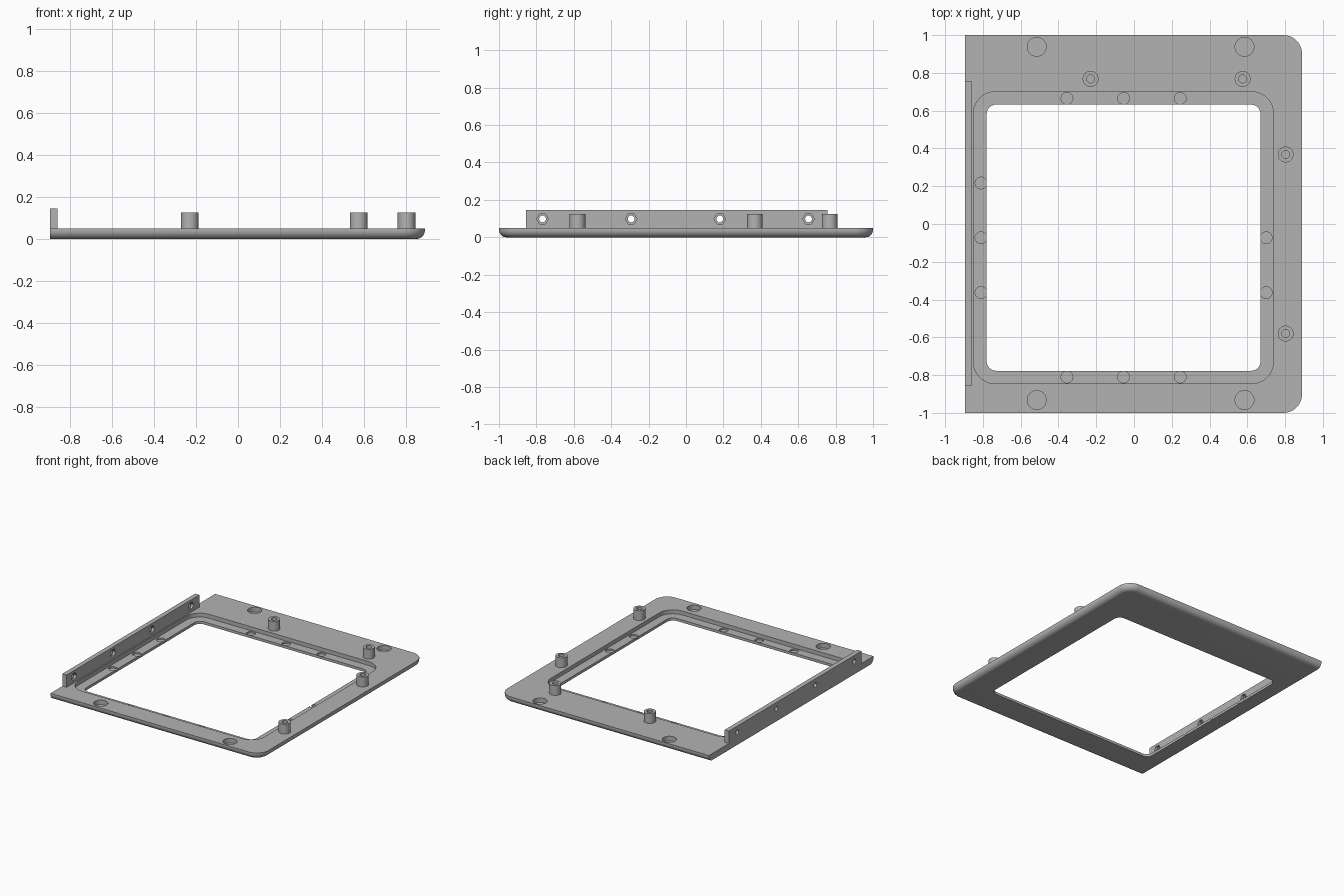
import bpy
import bmesh
from math import sin, cos, pi, radians

cube = bpy.data.objects.get("Cube")
if cube:
    bpy.data.objects.remove(cube, do_unlink=True)

grey = bpy.data.materials.new("satin grey")
grey.use_nodes = True
grey.diffuse_color = (0.45, 0.45, 0.45, 1)
grey.node_tree.nodes["Principled BSDF"].inputs["Base Color"].default_value = (0.45, 0.45, 0.45, 1)


def loft(name, rings):
    """Solid skinned through matching closed rings, capped at both ends."""
    bm = bmesh.new()
    loops = [[bm.verts.new(p) for p in ring] for ring in rings]
    n = len(loops[0])
    for low, high in zip(loops, loops[1:]):
        for i in range(n):
            j = (i + 1) % n
            bm.faces.new((low[i], low[j], high[j], high[i]))
    bm.faces.new(loops[0][::-1])
    bm.faces.new(loops[-1])
    bmesh.ops.recalc_face_normals(bm, faces=bm.faces)
    mesh = bpy.data.meshes.new(name)
    bm.to_mesh(mesh)
    bm.free()
    mesh.materials.append(grey)
    obj = bpy.data.objects.new(name, mesh)
    bpy.context.collection.objects.link(obj)
    return obj


def outline(x0, x1, y0, y1, right_r, left_r, steps=12):
    """Rectangle whose right and left corners may be rounded."""
    pts = []
    corners = ((x1, y1, -1, -1, right_r), (x0, y1, 1, -1, left_r),
               (x0, y0, 1, 1, left_r), (x1, y0, -1, 1, right_r))
    for k, (x, y, sx, sy, r) in enumerate(corners):
        if not r:
            pts.append((x, y))
            continue
        for i in range(steps + 1):
            a = pi / 2 * (k + i / steps)
            pts.append((x + sx * r + r * cos(a), y + sy * r + r * sin(a)))
    return pts


def prism(name, pts, low, high, along_x=False):
    place = (lambda a, b, h: (h, a, b)) if along_x else (lambda a, b, h: (a, b, h))
    return loft(name, [[place(a, b, h) for a, b in pts] for h in (low, high)])


def disc(a, b, r, sides=32):
    return [(a + r * cos(2 * pi * i / sides), b + r * sin(2 * pi * i / sides))
            for i in range(sides)]


def cut(obj, cutters):
    for cutter in cutters:
        mod = obj.modifiers.new("cut", "BOOLEAN")
        mod.operation = "DIFFERENCE"
        mod.solver = "EXACT"
        mod.object = cutter
        bpy.context.view_layer.objects.active = obj
        bpy.ops.object.modifier_apply(modifier=mod.name)
        bpy.data.objects.remove(cutter, do_unlink=True)


def smooth(obj):
    bpy.ops.object.select_all(action="DESELECT")
    obj.select_set(True)
    bpy.context.view_layer.objects.active = obj
    bpy.ops.object.shade_smooth_by_angle(angle=radians(30))


LEFT, RIGHT, TOP, FILLET, CORNER = -0.895, 0.89, 0.05, 0.04, 0.1

# Bezel plate, lower edge rounded on all sides but the rail side
rings = []
for i in range(9):
    a = pi / 2 * i / 8
    d, z = FILLET * (1 - sin(a)), FILLET * (1 - cos(a))
    ring = outline(LEFT, RIGHT - d, -1 + d, 1 - d, CORNER - d, 0)
    rings.append([(x, y, z) for x, y in ring])
rings.append([(x, y, TOP) for x, y in outline(LEFT, RIGHT, -1, 1, CORNER, 0)])
plate = loft("bezel_plate", rings)

# Stepped window opening
cutters = [
    prism("recess", outline(-0.85, 0.738, -0.845, 0.70, 0.115, 0.115), 0.02, 0.2),
    prism("window", outline(-0.78, 0.67, -0.777, 0.632, 0.05, 0.05), -0.1, 0.2),
]
# Blind sockets in the ledge and in the outer border
ledge = [(x, y) for x in (-0.355, -0.055, 0.245) for y in (0.665, -0.81)]
ledge += [(-0.81, y) for y in (0.217, -0.073, -0.363)]
ledge += [(0.70, y) for y in (-0.073, -0.363)]
cutters += [prism("ledge_socket", disc(x, y, 0.031), 0.008, 0.1) for x, y in ledge]
cutters += [prism("border_socket", disc(x, y, 0.05), 0.015, 0.1)
            for x in (-0.515, 0.585) for y in (0.938, -0.932)]
cut(plate, cutters)
smooth(plate)

# Hollow standoffs
for i, (x, y) in enumerate([(-0.23, 0.768), (0.575, 0.768), (0.803, 0.368), (0.803, -0.58)]):
    boss = prism(f"standoff_{i + 1}", disc(x, y, 0.042), TOP - 0.005, 0.125)
    cut(boss, [prism("bore", disc(x, y, 0.021), TOP, 0.2)])
    smooth(boss)

# Upright mounting rail with nut pockets and bolt holes
rail = prism("mounting_rail", outline(LEFT, -0.859, -0.855, 0.757, 0, 0), TOP - 0.005, 0.145)
cutters = []
for y in (-0.767, -0.293, 0.181, 0.655):
    cutters.append(prism("nut_pocket", disc(y, 0.098, 0.031, 6), -0.878, -0.8, True))
    cutters.append(prism("bolt_hole", disc(y, 0.098, 0.018), -1, -0.8, True))
cut(rail, cutters)
smooth(rail)
